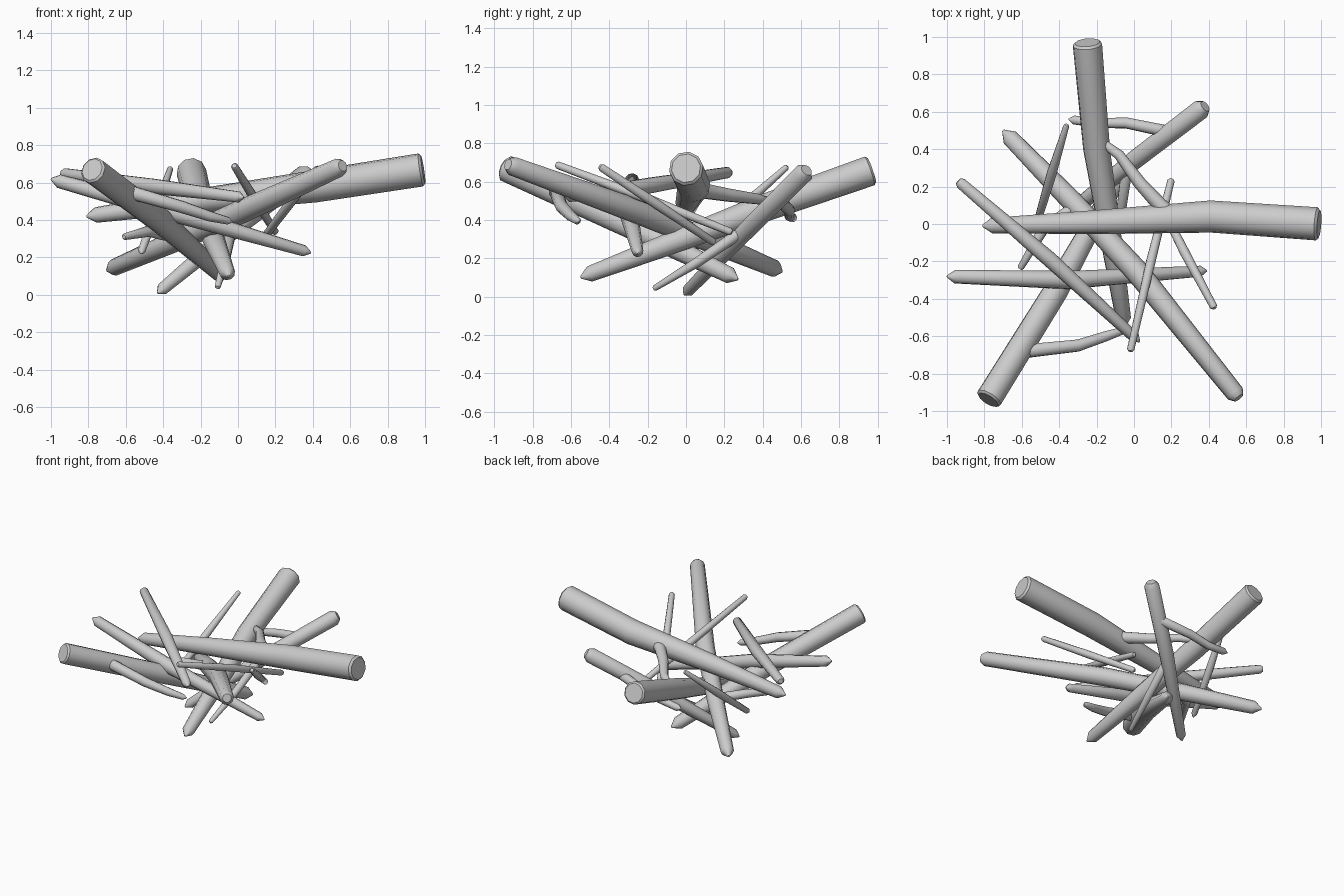
import bpy, bmesh, math
from mathutils import Vector

if "Cube" in bpy.data.objects:
    bpy.data.objects.remove(bpy.data.objects["Cube"])

def stick(name, pts, start, end, sides=10):
    """Tapered tube through (x, y, z, radius) points; start/end = (tip length, tip radius) as factors of radius."""
    p = [Vector(q[:3]) for q in pts]
    r = [q[3] for q in pts]
    # shaped tips: endpoints given are the outermost extents
    d0 = (p[1] - p[0]).normalized()
    d1 = (p[-1] - p[-2]).normalized()
    centres = [p[0], p[0] + d0 * r[0] * start[0]] + p[1:-1] + [p[-1] - d1 * r[-1] * end[0], p[-1]]
    radii = [r[0] * start[1], r[0]] + r[1:-1] + [r[-1], r[-1] * end[1]]
    bm = bmesh.new()
    rings = []
    u = d0.orthogonal().normalized()
    n = len(centres)
    for i, c in enumerate(centres):
        t = (centres[min(i + 1, n - 1)] - centres[max(i - 1, 0)]).normalized()
        u = (u - t * u.dot(t)).normalized()
        v = t.cross(u)
        rings.append([bm.verts.new(c + (u * math.cos(a) + v * math.sin(a)) * radii[i])
                      for a in (2 * math.pi * k / sides for k in range(sides))])
    for a, b in zip(rings, rings[1:]):
        for k in range(sides):
            j = (k + 1) % sides
            bm.faces.new((a[k], a[j], b[j], b[k]))
    bm.faces.new(rings[0][::-1])
    bm.faces.new(rings[-1])
    bmesh.ops.recalc_face_normals(bm, faces=bm.faces)
    me = bpy.data.meshes.new(name)
    bm.to_mesh(me)
    bm.free()
    ob = bpy.data.objects.new(name, me)
    bpy.context.collection.objects.link(ob)
    bpy.ops.object.select_all(action='DESELECT')
    ob.select_set(True)
    bpy.context.view_layer.objects.active = ob
    bpy.ops.object.shade_smooth_by_angle(angle=math.radians(40))

CUT, POINT, ROUND = (0.15, 0.85), (1.2, 0.15), (0.6, 0.6)

# large logs: sawn thick end, worn thin end
stick("log_right", [(0.99, 0, 0.67, .09), (.41, .04, .58, .087), (-.2, .01, .505, .065), (-.81, -.01, .42, .042)], CUT, POINT)
stick("log_back", [(-.25, .97, .66, .08), (-.2, .4, .46, .073), (-.12, -.1, .27, .058), (-.05, -.55, .1, .042)], CUT, POINT)
stick("log_front_left", [(-.78, -.94, .67, .073), (-.42, -.36, .4, .068), (-.07, .27, .09, .045)], CUT, POINT)
stick("log_front_right", [(.56, -.93, .69, .05), (.03, -.27, .45, .064), (-.33, .12, .29, .058), (-.7, .5, .13, .045)], ROUND, POINT)
stick("log_back_right", [(.38, .63, .66, .053), (0, .34, .37, .05), (-.43, -.01, .01, .033)], ROUND, POINT)

# medium and thin sticks
stick("stick_left", [(-1, -.28, .62, .037), (-.35, -.3, .44, .05), (.39, -.25, .225, .03)], POINT, POINT)
stick("stick_diagonal", [(-.94, .23, .65, .03), (-.45, -.19, .58, .042), (.03, -.63, .52, .03)], ROUND, POINT)
stick("stick_front_thin", [(-.02, -.68, .69, .02), (.09, -.2, .51, .026), (.2, .24, .335, .02)], ROUND, ROUND)
stick("stick_right_thin", [(.43, -.45, .68, .02), (.27, -.15, .48, .026), (.12, .15, .28, .02)], ROUND, ROUND)
stick("stick_back_left_thin", [(-.36, .53, .68, .016), (-.44, .27, .45, .027), (-.52, 0, .22, .02)], ROUND, POINT)

# bent side branches growing from the logs
stick("branch_right", [(.24, .02, .56, .04), (.14, .1, .55, .04), (.03, .22, .53, .035), (-.08, .37, .51, .028), (-.2, .46, .49, .02)], ROUND, ROUND)
stick("branch_front_left", [(-.58, -.68, .55, .037), (-.3, -.65, .47, .033), (-.15, -.6, .42, .028), (-.03, -.56, .39, .02)], ROUND, POINT)
stick("branch_back_right", [(.2, .49, .5, .033), (-.04, .54, .45, .03), (-.2, .54, .42, .026), (-.35, .56, .41, .024)], ROUND, POINT)
stick("branch_low", [(-.04, .28, .33, .03), (-.07, .06, .18, .026), (-.11, -.17, .04, .016)], ROUND, ROUND)
stick("branch_left", [(-.3, .1, .3, .033), (-.48, -.02, .34, .03), (-.61, -.24, .31, .018)], ROUND, ROUND)
